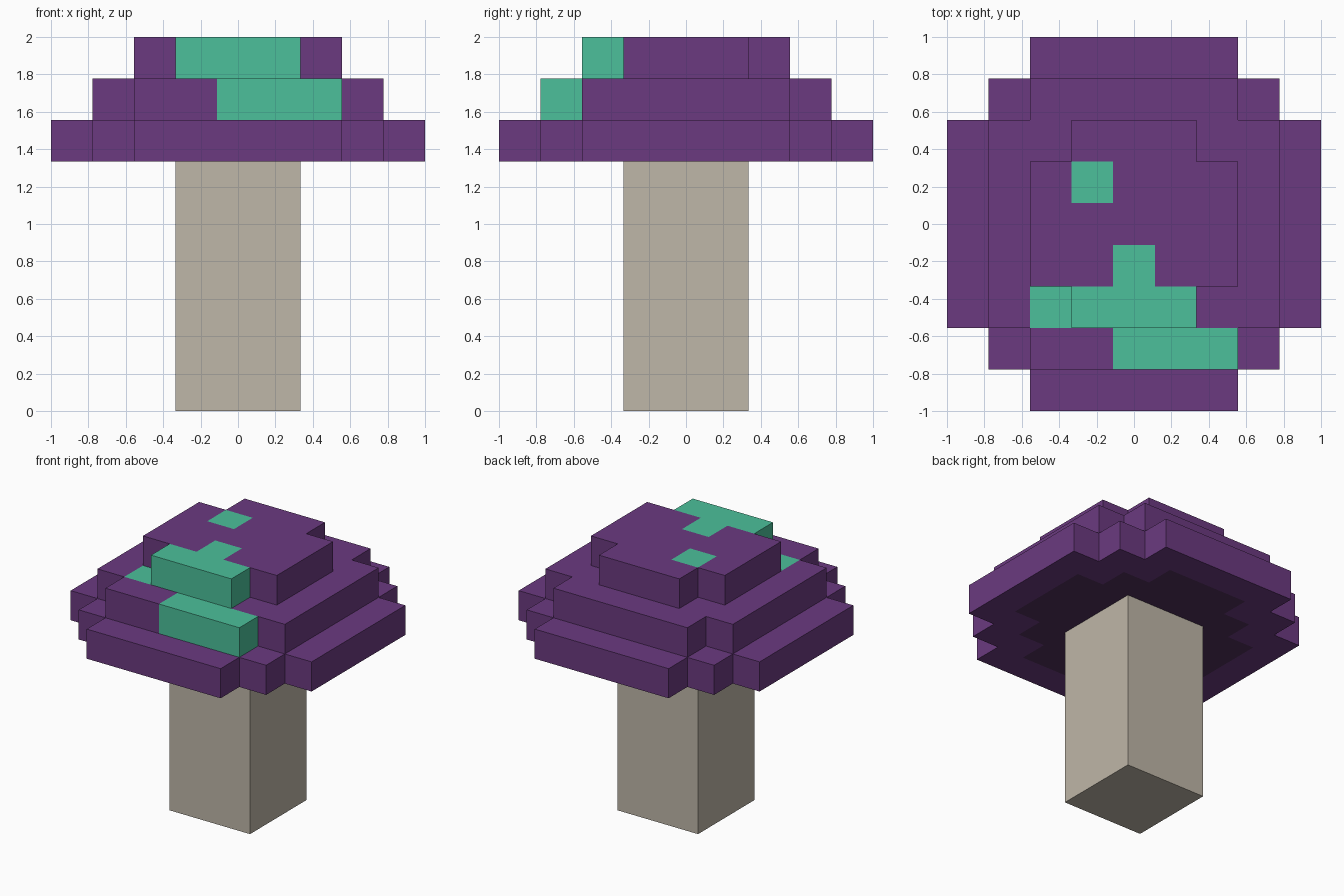
import bpy, bmesh, math
from mathutils import Vector

default = bpy.data.objects.get("Cube")
if default:
    bpy.data.objects.remove(default, do_unlink=True)

U = 2 / 9  # edge length of one block


def linear(c):
    c /= 255
    return c / 12.92 if c <= 0.04045 else ((c + 0.055) / 1.055) ** 2.4


def material(name, rgb):
    mat = bpy.data.materials.new(name)
    mat.use_nodes = True
    colour = [linear(c) for c in rgb] + [1]
    mat.diffuse_color = colour
    bsdf = mat.node_tree.nodes["Principled BSDF"]
    bsdf.inputs["Base Color"].default_value = colour
    bsdf.inputs["Roughness"].default_value = 0.9
    return mat


PURPLE, GREEN, DARK, BEIGE = range(4)
MATERIALS = [material("cap purple", (107, 58, 128)),
             material("spot green", (76, 192, 155)),
             material("gill dark purple", (80, 47, 92)),
             material("stem beige", (191, 183, 168))]


def disc(radius, diagonal, layer):
    """Square block layer with stepped corners."""
    span = range(-radius, radius + 1)
    return {(i, j, layer) for i in span for j in span if abs(i) + abs(j) <= diagonal}


# Block layout, from the ground up
parts = {
    "stem": set().union(*(disc(1, 2, k) for k in range(6))),
    "cap_brim": disc(4, 6, 6),
    "cap_middle": disc(3, 5, 7),
    "cap_crown": disc(2, 3, 8),
}
solid = set().union(*parts.values())
gills = disc(3, 4, 6)

# Green spots on the cap
spots = {(i, -3, 7) for i in range(3)} | {(-2, -2, 7)}
spots |= {(i, -2, 8) for i in (-1, 0, 1)} | {(0, -1, 8), (-1, 1, 8)}


def face_colour(block, normal):
    if block[2] < 6:
        return BEIGE
    if block in spots:
        return GREEN
    if block in gills and normal.z < 0:
        return DARK
    return PURPLE


def build(name, blocks):
    """Skin the exposed block sides, then merge flat areas of one colour."""
    bm = bmesh.new()
    for block in sorted(blocks):
        centre = Vector(block) + Vector((0, 0, 0.5))
        for axis in range(3):
            for sign in (-1, 1):
                n = Vector((0, 0, 0))
                n[axis] = sign
                if tuple(int(b + d) for b, d in zip(block, n)) in solid:
                    continue
                u = Vector((n.y, n.z, n.x))
                v = n.cross(u)
                corners = [(a, b) for a, b in ((-1, -1), (1, -1), (1, 1), (-1, 1))]
                face = bm.faces.new([bm.verts.new((centre + (n + u * a + v * b) / 2) * U)
                                     for a, b in corners])
                face.material_index = face_colour(block, n)
    bmesh.ops.remove_doubles(bm, verts=bm.verts[:], dist=0.001)
    bmesh.ops.dissolve_limit(bm, angle_limit=math.radians(1), verts=bm.verts[:],
                             edges=bm.edges[:], delimit={'MATERIAL'})
    mesh = bpy.data.meshes.new(name)
    bm.to_mesh(mesh)
    bm.free()
    for mat in MATERIALS:
        mesh.materials.append(mat)
    bpy.context.collection.objects.link(bpy.data.objects.new(name, mesh))


for part_name, part_blocks in parts.items():
    build(part_name, part_blocks)
